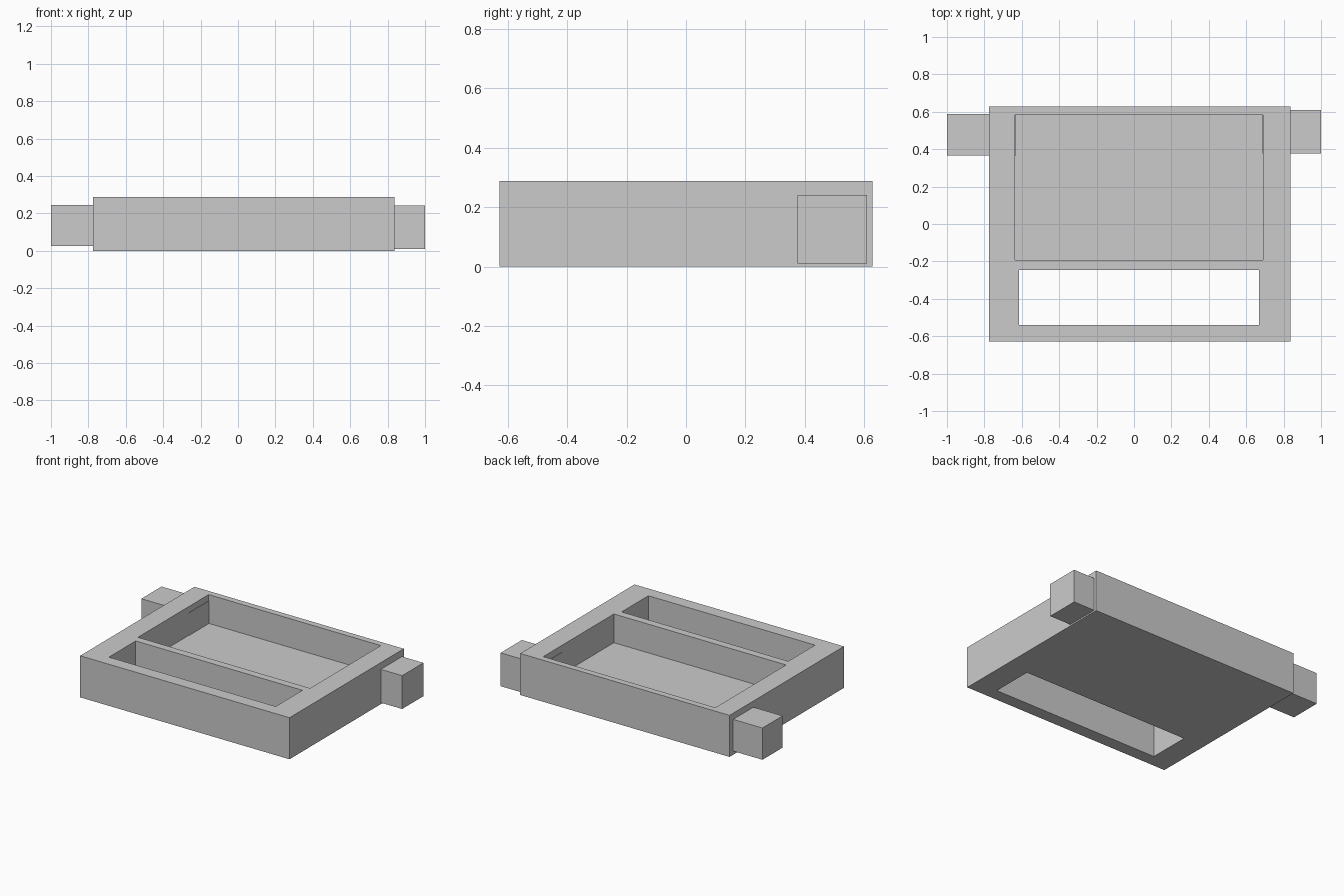
import bpy

if "Cube" in bpy.data.objects:
    bpy.data.objects.remove(bpy.data.objects["Cube"])


def box(name, x, y, z):
    """Axis-aligned box from (min, max) pairs."""
    bpy.ops.mesh.primitive_cube_add(size=1)
    ob = bpy.context.object
    ob.name = ob.data.name = name
    for v in ob.data.vertices:
        v.co = [r[0] if c < 0 else r[1] for c, r in zip(v.co, (x, y, z))]
    return ob


def combine(target, tool, operation):
    """Apply a boolean to target and remove the tool object."""
    mod = target.modifiers.new(tool.name, 'BOOLEAN')
    mod.object, mod.operation, mod.solver = tool, operation, 'EXACT'
    bpy.context.view_layer.objects.active = target
    bpy.ops.object.modifier_apply(modifier=mod.name)
    bpy.data.objects.remove(tool)


# Rectangular frame block
frame = box("buckle_frame", (-0.775, 0.836), (-0.628, 0.628), (0, 0.289))

# Large pocket with a floor, and narrow slot cut right through
combine(frame, box("pocket", (-0.635, 0.69), (-0.193, 0.584), (0.089, 0.5)), 'DIFFERENCE')
combine(frame, box("slot", (-0.615, 0.668), (-0.54, -0.246), (-0.2, 0.5)), 'DIFFERENCE')

# Side lugs, passing through the walls and just showing inside the pocket
combine(frame, box("left_lug", (-1.0, -0.632), (0.366, 0.588), (0.025, 0.246)), 'UNION')
combine(frame, box("right_lug", (0.687, 1.0), (0.376, 0.609), (0.010, 0.242)), 'UNION')
